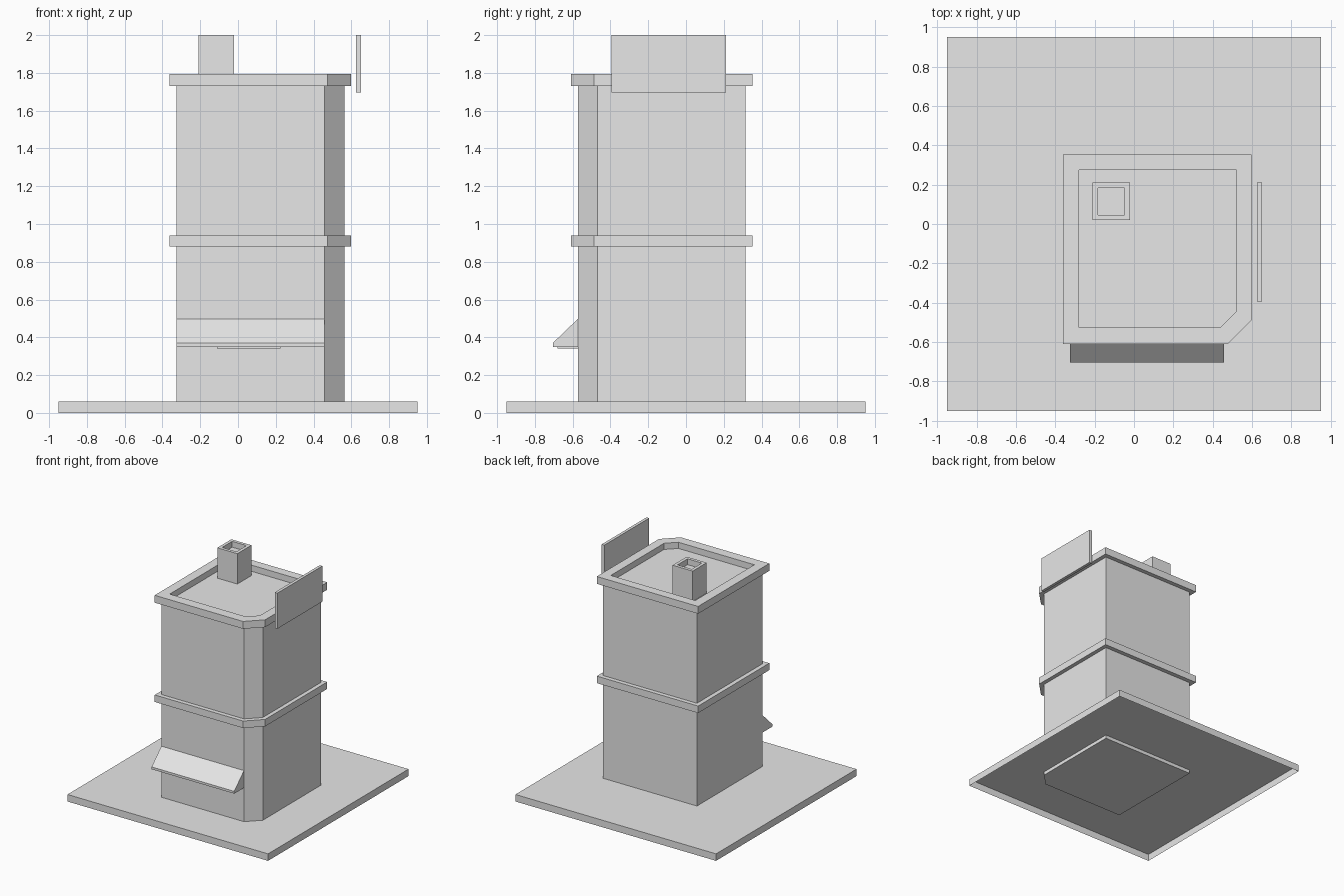
import bpy
import bmesh

cube = bpy.data.objects.get("Cube")
if cube:
    bpy.data.objects.remove(cube, do_unlink=True)

grey = bpy.data.materials.new("plain grey")
grey.use_nodes = True
grey.diffuse_color = (0.8, 0.8, 0.8, 1)
grey.node_tree.nodes["Principled BSDF"].inputs["Base Color"].default_value = (0.8, 0.8, 0.8, 1)


def finish(bm, name):
    mesh = bpy.data.meshes.new(name)
    bm.to_mesh(mesh)
    bm.free()
    mesh.materials.append(grey)
    obj = bpy.data.objects.new(name, mesh)
    bpy.context.collection.objects.link(obj)
    return obj


def outline(x0, x1, y0, y1, cut=0):
    """Rectangle, with the front right corner cut off if asked."""
    corner = [(x1 - cut, y0), (x1, y0 + cut)] if cut else [(x1, y0)]
    return [(x0, y0)] + corner + [(x1, y1), (x0, y1)]


def loft(name, rings, cap_bottom=True):
    """Skin a stack of (outline, z) rings and cap the ends."""
    bm = bmesh.new()
    loops = [[bm.verts.new((x, y, z)) for x, y in pts] for pts, z in rings]
    n = len(loops[0])
    for low, high in zip(loops, loops[1:]):
        for i in range(n):
            j = (i + 1) % n
            bm.faces.new((low[i], low[j], high[j], high[i]))
    bm.faces.new(loops[-1])
    if cap_bottom:
        bm.faces.new(loops[0][::-1])
    return finish(bm, name)


def block(name, x0, x1, y0, y1, z0, z1):
    pts = outline(x0, x1, y0, y1)
    return loft(name, [(pts, z0), (pts, z1)])


# Ground slab, hollow underneath
slab = outline(-0.95, 0.95, -0.95, 0.95)
loft("ground_slab", [(slab, 0), (slab, 0.06)], cap_bottom=False)

# Tower with a cut corner
wall = outline(-0.325, 0.563, -0.573, 0.316, 0.105)
loft("tower_walls", [(wall, 0.03), (wall, 1.735)])

# Floor band, and a roof cornice with a sunken roof
band = outline(-0.362, 0.598, -0.61, 0.353, 0.123)
inner = outline(-0.28, 0.52, -0.525, 0.275, 0.08)
loft("floor_band", [(band, 0.88), (band, 0.94)])
loft("roof_cornice", [(band, 1.73), (band, 1.793), (inner, 1.793), (inner, 1.74)])

# Chimney with a sunken top
flue = outline(-0.21, -0.02, 0.02, 0.21)
hole = outline(-0.183, -0.048, 0.047, 0.183)
loft("chimney", [(flue, 1.735), (flue, 2), (hole, 2), (hole, 1.95)])

# Sign board standing off the side wall
block("sign_board", 0.625, 0.65, -0.395, 0.212, 1.695, 2)

# Sloping awning: side profile extruded across the front
profile = [(-0.57, 0.5), (-0.705, 0.37), (-0.705, 0.35), (-0.57, 0.35)]
bm = bmesh.new()
side = bm.faces.new([bm.verts.new((-0.325, y, z)) for y, z in profile])
across = bmesh.ops.extrude_face_region(bm, geom=[side])
bmesh.ops.translate(bm, vec=(0.783, 0, 0),
                    verts=[v for v in across["geom"] if isinstance(v, bmesh.types.BMVert)])
bm.faces.new([v for v in side.verts]) if not side.is_valid else None
bmesh.ops.recalc_face_normals(bm, faces=bm.faces)
finish(bm, "awning")

# Thin light panel under the awning
block("awning_light", -0.11, 0.225, -0.68, -0.57, 0.34, 0.352)
